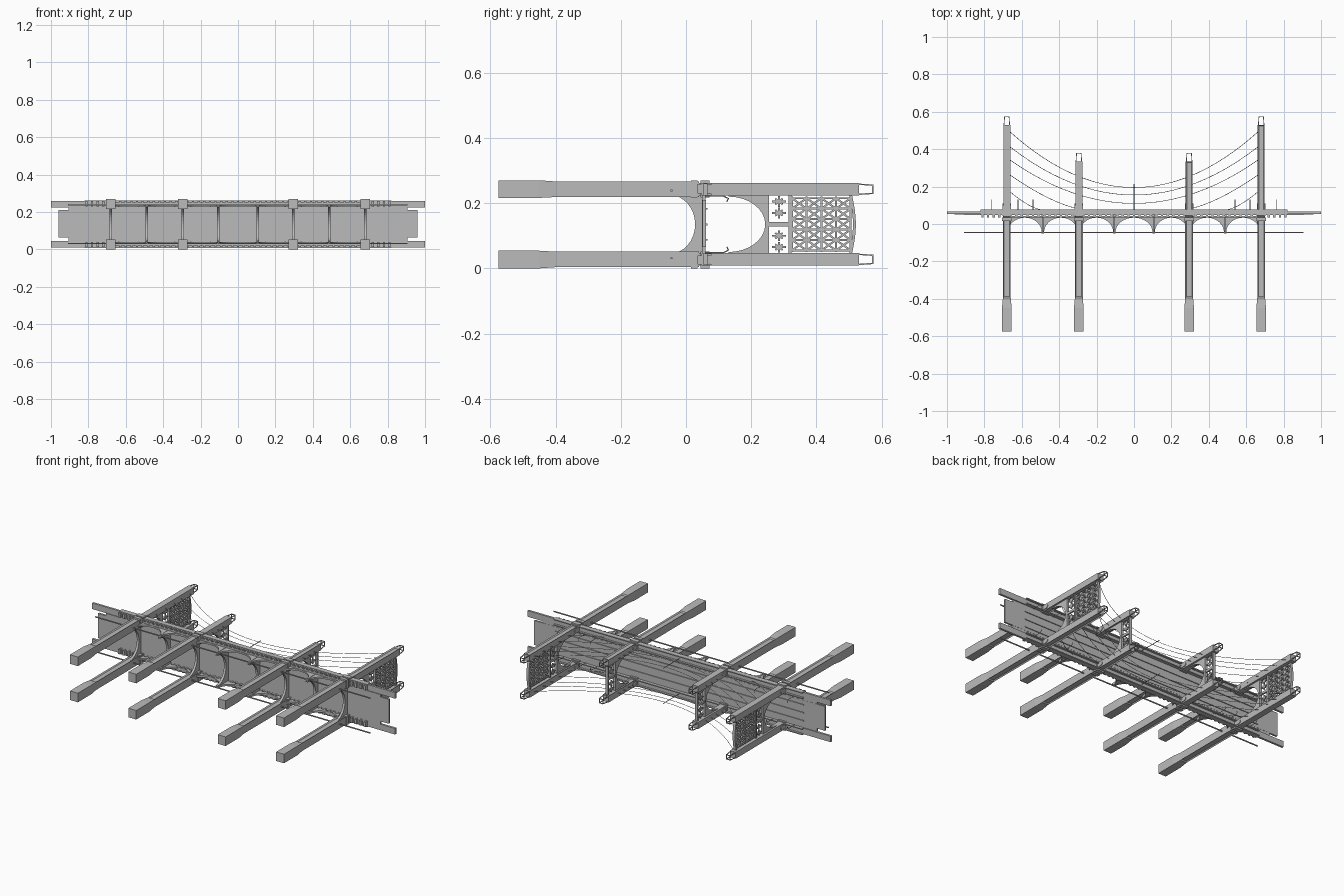
import bpy, bmesh, math
from mathutils import Vector

cube = bpy.data.objects.get("Cube")
if cube:
    bpy.data.objects.remove(cube)

stone = bpy.data.materials.new("grey_stone")
stone.use_nodes = True
GREY = (0.5, 0.5, 0.5, 1)
stone.diffuse_color = GREY
stone.node_tree.nodes["Principled BSDF"].inputs["Base Color"].default_value = GREY

MID = 0.135                        # middle of the bridge width, along z
TALL, SHORT = 0.68, 0.295          # tower positions along x
BAYS = [-TALL, -0.487, -SHORT, -0.105, 0.105, SHORT, 0.487, TALL]


def finish(name, bm):
    bmesh.ops.recalc_face_normals(bm, faces=bm.faces)
    mesh = bpy.data.meshes.new(name)
    bm.to_mesh(mesh)
    bm.free()
    mesh.materials.append(stone)
    ob = bpy.data.objects.new(name, mesh)
    bpy.context.collection.objects.link(ob)
    return ob


def loft(bm, sections):
    """Rectangles (y, x0, x1, z0, z1) joined along y; returns the side faces."""
    rings = [[bm.verts.new((x, y, z)) for x, z in ((a, c), (b, c), (b, d), (a, d))]
             for y, a, b, c, d in sections]
    sides = [bm.faces.new((r[i], r[(i + 1) % 4], s[(i + 1) % 4], s[i]))
             for r, s in zip(rings, rings[1:]) for i in range(4)]
    bm.faces.new(rings[0])
    bm.faces.new(rings[-1])
    return sides


def box(bm, x, y, z):
    loft(bm, [(v, x[0], x[1], z[0], z[1]) for v in y])


def both(bm, x, y, z):
    """A box on each side of the bridge."""
    box(bm, x, y, z)
    box(bm, x, y, (2 * MID - z[1], 2 * MID - z[0]))


def bar(bm, p, q, t):
    p, q = Vector(p), Vector(q)
    rot = (q - p).to_track_quat('Z', 'Y').to_matrix().to_4x4()
    made = bmesh.ops.create_cube(bm, size=1)["verts"]
    bmesh.ops.scale(bm, vec=(t, t, (q - p).length), verts=made)
    bmesh.ops.transform(bm, matrix=rot, verts=made)
    bmesh.ops.translate(bm, vec=(p + q) / 2, verts=made)


def prism(bm, points):
    """Closed outline of point pairs (near, far) turned into a solid."""
    near = [bm.verts.new(p) for p, q in points]
    far = [bm.verts.new(q) for p, q in points]
    n = len(points)
    bm.faces.new(near)
    bm.faces.new(far)
    for i in range(n):
        bm.faces.new((near[i], near[(i + 1) % n], far[(i + 1) % n], far[i]))


def arch(a, b, spring, crown, top):
    """Outline of a wall with an elliptical opening, as (across, height)."""
    c, r = (a + b) / 2, (b - a) / 2
    curve = [(c + r * math.cos(math.pi * i / 16),
              spring + (crown - spring) * math.sin(math.pi * i / 16)) for i in range(17)]
    return [(a - .005, spring), (a - .005, top), (b + .005, top), (b + .005, spring)] + curve


def cross_wall(bm, x, half, outline):
    prism(bm, [((x - half, y, z), (x + half, y, z)) for z, y in outline])


def wire(name, points, radius):
    curve = bpy.data.curves.new(name, 'CURVE')
    curve.dimensions = '3D'
    curve.bevel_depth = radius
    curve.bevel_resolution = 0
    spline = curve.splines.new('POLY')
    spline.points.add(len(points) - 1)
    for sp, p in zip(spline.points, points):
        sp.co = (*p, 1)
    curve.materials.append(stone)
    bpy.context.collection.objects.link(bpy.data.objects.new(name, curve))


# Road deck with kerbs
bm = bmesh.new()
box(bm, (-.96, .96), (.050, .061), (.065, .21))
box(bm, (-.905, .905), (.049, .060), (.045, .225))
both(bm, (-.82, .82), (.060, .066), (.085, .09))
box(bm, (-.82, .82), (.060, .066), (.132, .138))
finish("road_deck", bm)

# Walkways, parapets and the brackets under them
bm = bmesh.new()
both(bm, (-1, 1), (.053, .066), (.01, .046))
both(bm, (-.82, .82), (.048, .078), (.008, .014))
both(bm, (-.82, .82), (.048, .078), (.04, .046))
finish("walkways", bm)
bm = bmesh.new()
for i in range(-27, 28):
    both(bm, (i * .03 - .006, i * .03 + .006), (.036, .054), (.012, .04))
both(bm, (-.70, .70), (.036, .042), (.02, .04))
finish("walkway_brackets", bm)

# Long thin pipes under the deck
bm = bmesh.new()
both(bm, (-.91, .905), (-.047, -.042), (.028, .034))
finish("lower_pipes", bm)

# Arched side walls and cross arches below the deck
bm = bmesh.new()
for a, b in zip(BAYS, BAYS[1:]):
    for z in (.03, 2 * MID - .04):
        prism(bm, [((x, y, z), (x, y, z + .01)) for x, y in arch(a + .006, b - .006, -.045, .034, .042)])
finish("side_arches", bm)
bm = bmesh.new()
for x in BAYS:
    cross_wall(bm, x, .007, arch(.045, .225, -.05, .028, .05))
finish("cross_arches", bm)

# Tower legs
for x in (-TALL, -SHORT, SHORT, TALL):
    tall = abs(x) == TALL
    top = .53 if tall else .335
    low, high, cap, collar = (bmesh.new() for _ in range(4))
    for side in (0, 1):
        def span(lo, hi):
            return (2 * MID - hi, 2 * MID - lo) if side else (lo, hi)

        def section(y, half, lo, hi):
            return (y, x - half, x + half, *span(lo, hi))

        low_sides = loft(low, [section(-.575, .026, 0, .054), section(-.45, .026, 0, .054),
                               section(-.395, .021, .004, .051), section(.04, .021, .004, .051)])
        high_sides = loft(high, [section(.04, .019, .008, .047), section(top, .019, .008, .047)])
        # sunk panels on the outer and inner faces
        for b, faces in ((low, low_sides[8:]), (high, high_sides)):
            if b is high and x < 0:
                continue
            b.normal_update()
            bmesh.ops.recalc_face_normals(b, faces=b.faces)
            picked = [f for f in faces if abs(f.normal.z) > .9]
            bmesh.ops.inset_individual(b, faces=picked, thickness=.009, depth=-.006)
        # collars where the leg passes the deck
        for y, z in (((.015, .036), (0, .052)), ((.045, .072), (0, .052))):
            box(collar, (x - .025, x + .025), y, span(*z))
        # small arched plate at the foot of the upper leg
        for s in (-1, 1):
            c = .0275 if not side else 2 * MID - .0275
            pts = [(.07, c - .012), (.1, c - .012), (.108, c - .006), (.11, c),
                   (.108, c + .006), (.1, c + .012), (.07, c + .012)]
            prism(collar, [((x + s * .018, y, z), (x + s * .023, y, z)) for y, z in pts])
        # open lantern frame on the top
        z0, z1 = span(.012, .043)
        z2, z3 = span(.015, .040)
        e = top + .043
        feet = [(x - .015, top, z0), (x + .015, top, z0), (x + .015, top, z1), (x - .015, top, z1)]
        ends = [(x - .012, e, z2), (x + .012, e, z2), (x + .012, e, z3), (x - .012, e, z3)]
        for i in range(4):
            bar(cap, feet[i], ends[i], .004)
            bar(cap, ends[i], ends[(i + 1) % 4], .004)
    kind = ("tall" if tall else "short") + ("_left" if x > 0 else "_right")
    finish(kind + "_lower_legs", low)
    finish(kind + "_upper_legs", high)
    finish(kind + "_lanterns", cap)
    finish(kind + "_collars", collar)

    # Portal arch and lattice between the legs
    bm = bmesh.new()
    cross_wall(bm, x, .008, arch(.05, .22, .13, .243, .255))
    box(bm, (x - .008, x + .008), (.314, .324), (.045, .225))
    box(bm, (x - .005, x + .005), (.255, .314), (.128, .142))
    for z in (.065, .1, .17, .205):
        for k in range(4):
            r = .022 if k % 2 == 0 else .016
            dy, dz = r * math.cos(k * math.pi / 4), r * .75 * math.sin(k * math.pi / 4)
            bar(bm, (x, .285 - dy, z - dz), (x, .285 + dy, z + dz), .006)
    if tall:
        w, h = .16 / 5, .18 / 4
        for i in range(5):
            y = .325 + i * h
            box(bm, (x - .004, x + .004), (y - .003, y + .003), (.05, .22))
        for j in range(6):
            z = .055 + j * w
            box(bm, (x - .004, x + .004), (.325, .506), (z - .003, z + .003))
        for i in range(4):
            for j in range(5):
                y, z = .325 + i * h, .055 + j * w
                bar(bm, (x, y, z), (x, y + h, z + w), .006)
                bar(bm, (x, y + h, z), (x, y, z + w), .006)
        # gently bowed top beam
        bow = [(.045 + .18 * i / 8, .5 + .012 * math.sin(math.pi * i / 8)) for i in range(9)]
        cross_wall(bm, x, .008, bow + [(z, y + .009) for z, y in reversed(bow)])
    finish(kind + "_portal", bm)

# Hanging cables, lamps and masts on both sides
for side, z in (("near", .03), ("far", 2 * MID - .03)):
    inward = 1 if z < MID else -1
    for end, sag in ((.49, .195), (.41, .155), (.34, .11)):
        pts = [(.66 * i / 12, sag + (end - sag) * (i / 12) ** 2, z) for i in range(-12, 13)]
        wire(side + "_main_cable", pts, .0014)
    for s in (-1, 1):
        for end, reach in ((.26, .4), (.17, .17)):
            pts = [(s * (.66 - reach * i / 8), .075 + (end - .075) * (1 - i / 8) ** 1.5, z)
                   for i in range(9)]
            wire(side + "_short_cable", pts, .0014)
        for x in (.76, .62, .54):
            pts = [(s * x, .06, z + inward * .018), (s * x, .115, z + inward * .018),
                   (s * x, .13, z + inward * .026), (s * x, .125, z + inward * .036)]
            wire(side + "_lamp", pts, .002)
    wire(side + "_mast", [(0, .06, z), (0, .215, z)], .0025)
